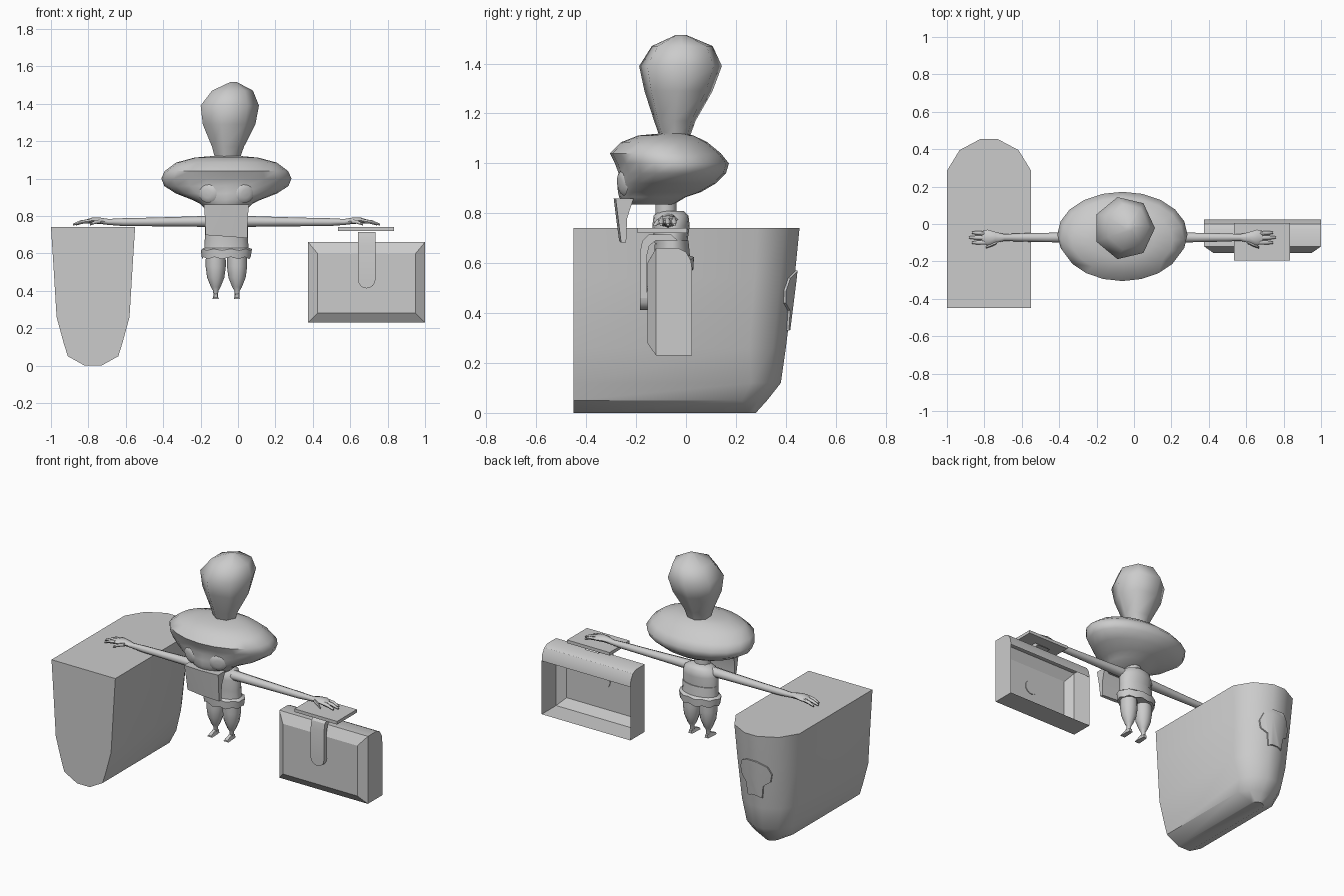
import bpy, math
from mathutils import Vector

if "Cube" in bpy.data.objects:
    bpy.data.objects.remove(bpy.data.objects["Cube"])

grey = bpy.data.materials.new("plain grey")
grey.use_nodes = True
COLOUR = (0.6, 0.6, 0.6, 1)
grey.diffuse_color = COLOUR
grey.node_tree.nodes["Principled BSDF"].inputs["Base Color"].default_value = COLOUR

MID = -0.062          # centre line of the figure
TUB = -0.775          # centre line of the tub


def build(name, verts, faces, smooth=None):
    mesh = bpy.data.meshes.new(name)
    mesh.from_pydata([tuple(v) for v in verts], [], faces)
    mesh.materials.append(grey)
    obj = bpy.data.objects.new(name, mesh)
    bpy.context.collection.objects.link(obj)
    if smooth:
        bpy.ops.object.select_all(action='DESELECT')
        obj.select_set(True)
        bpy.context.view_layer.objects.active = obj
        bpy.ops.object.shade_smooth_by_angle(angle=math.radians(smooth))
    return obj


def loft(name, rings, smooth=None, caps=(True, True)):
    """Skin closed rings that all have the same number of points."""
    n = len(rings[0])
    verts = [p for ring in rings for p in ring]
    faces = [(r * n + i, r * n + (i + 1) % n, (r + 1) * n + (i + 1) % n, (r + 1) * n + i)
             for r in range(len(rings) - 1) for i in range(n)]
    if caps[0]:
        faces.append(tuple(reversed(range(n))))
    if caps[1]:
        faces.append(tuple(range(len(verts) - n, len(verts))))
    return build(name, verts, faces, smooth)


def oval(x, y, z, rx, ry, n=16, ripple=0):
    turn = [2 * math.pi * i / n for i in range(n)]
    return [(x + rx * math.cos(a), y + ry * math.sin(a), z + ripple * (-1) ** i)
            for i, a in enumerate(turn)]


def side_oval(x, y, z, ry, rz, n=8):
    """Ring facing along x."""
    return [(x, y + a, z + b) for a, b, _ in oval(0, 0, 0, ry, rz, n)]


def prism(name, outline, y0, y1, smooth=None):
    return loft(name, [[(x, y, z) for x, z in outline] for y in (y1, y0)], smooth)


def box(name, lo, hi):
    corners = [(lo[0], lo[1]), (hi[0], lo[1]), (hi[0], hi[1]), (lo[0], hi[1])]
    return loft(name, [[(x, y, z) for x, y in corners] for z in (lo[2], hi[2])])


# Tub: flat front, tapered belly, rounded back
def tub(name, grow=0.0):
    rings = []
    for z, w, back in ((0, .045, .28), (.05, .135, .325), (.12, .157, .38),
                       (.26, .195, .4), (.54, .212, .435), (.74, .225, .455)):
        s, b = w / .225, back + grow
        half = [(w, -.45), (w, b - .17 * s), (w * .7, b - .06 * s), (w * .2, b)]
        plan = half + [(-x, y) for x, y in reversed(half)]
        rings.append([(TUB + x, y, z) for x, y in plan])
    return loft(name, rings, 35)


tub("tub")

# Raised emblem that follows the rounded back of the tub
hull = tub("emblem_hull", .009)
hull.hide_render = True
hull.hide_set(True)
skull = [(.06, .41), (.1, .44), (.11, .49), (.09, .54), (.04, .57)]
jaw = [(.02, .34), (.05, .33), (.055, .37)]
half = jaw + skull
emblem = prism("tub_emblem", [(TUB + x, z) for x, z in half]
               + [(TUB - x, z) for x, z in reversed(half)], .3, .6)
cut = emblem.modifiers.new("follow_back", 'BOOLEAN')
cut.operation = 'INTERSECT'
cut.object = hull
cut.solver = 'EXACT'

# Case: open-backed shell with bevelled front and rounded top
L, R, B, T = .375, 1.0, .23, .66


def case_ring(y, inset, top):
    return [(L + inset, y, B + inset), (R - inset, y, B + inset),
            (R - inset, y, top), (L + inset, y, top)]


loft("case_shell", [case_ring(-.155, .05, T - .06), case_ring(-.12, 0, T), case_ring(-.03, 0, T),
                    case_ring(.0, 0, T - .015), case_ring(.02, 0, T - .05),
                    case_ring(.025, 0, T - .09)], 30, caps=(True, False))
box("case_top_plate", (.535, -.195, .72), (.835, .005, .74))

# Strap folded over the front, with a round clasp behind it
SX, SW = .688, .047
path = [(-.06, .715, .69), (-.15, .715, .69), (-.175, .69, .67), (-.185, .64, .63)]
outer = [(y, z) for y, z, _ in path]
inner = [(y + .028, zi) for y, _, zi in path]
section = outer + [(-.185, .46), (-.157, .46)] + inner[::-1]
loft("case_strap", [[(x, y, z) for y, z in section] for x in (SX - SW, SX + SW)], 30)
arc = [math.pi * i / 8 for i in range(9)]
prism("strap_tip", [(SX + SW * math.cos(a), .46 - SW * math.sin(a)) for a in arc],
      -.185, -.157, 30)
prism("case_clasp", [(SX + SW * math.cos(a), .46 + SW * math.sin(a) * s)
                     for s, seq in ((1, arc[:-1]), (-1, arc[:0:-1])) for a in seq],
      -.165, -.15, 30)

# Head: wide flattened dome narrowing to the jaw
profile = ((.835, .11, -.25, -.05), (.865, .14, -.268, .0), (.885, .18, -.273, .06),
           (.92, .27, -.275, .12), (.96, .332, -.27, .16), (1.0, .348, -.285, .172),
           (1.04, .33, -.305, .14), (1.085, .27, -.26, .085),
           (1.112, .17, -.19, .03), (1.12, .08, -.1, -.01))
loft("head", [oval(MID, (f + b) / 2, z, rx, (b - f) / 2, 20) for z, rx, f, b in profile], 60)

# Topknot: low-sided balloon on a thin neck
knot = ((1.1, -.06, -.045, .067, .06), (1.17, -.058, -.045, .09, .085),
        (1.29, -.055, -.03, .148, .14), (1.39, -.052, -.022, .164, .17),
        (1.47, -.035, -.015, .115, .125), (1.515, -.025, -.02, .02, .02))
loft("topknot", [oval(x, y, z, rx, ry, 7) for z, x, y, rx, ry in knot], 70)

# Beard slab hanging from the face
loft("beard", [[(MID - w, f, z + d), (MID, f - .008, z), (MID + w, f, z - d),
                (MID + w, b, z - d), (MID, b, z), (MID - w, b, z + d)]
               for z, w, f, b, d in ((.69, .112, -.26, -.24, .008),
                                     (.78, .114, -.272, -.236, 0),
                                     (.86, .12, -.282, -.21, 0))], 40)

# Torso, rippled tunic hem and neck
loft("neck", [oval(MID, -.08, z, .05, .045, 10) for z in (.76, .87)], 40)
torso = ((.62, .118, .068), (.68, .115, .065), (.75, .115, .075), (.79, .1, .07), (.81, .05, .05))
loft("torso", [oval(MID, -.06, z, rx, ry) for z, rx, ry in torso], 50)
loft("tunic_hem", [oval(MID, -.055, z, rx, ry, 18, rip) for z, rx, ry, rip in
                   ((.575, .13, .085, .006), (.62, .137, .088, .004), (.63, .118, .072, 0),
                    (.69, .115, .066, 0))], 40)


# Paired parts, mirrored across the figure
for side, s in (("left", 1), ("right", -1)):
    def at(d):
        return MID + s * d

    eye = loft(side + "_eye", [oval(0, 0, .012 * math.sin(a), .052 * math.cos(a),
                                    .05 * math.cos(a), 14)
                               for a in (0, .6, 1.1, 1.5)], 60)
    eye.location = (at(.1), -.254, .92)
    eye.rotation_euler = (math.radians(97), 0, math.radians(22 * s))

    # Arm and flat palm
    arm = ((.08, .771, .034, .03), (.2, .77, .03, .027), (.4, .768, .025, .023),
           (.55, .767, .022, .021), (.63, .768, .018, .016), (.68, .775, .03, .017),
           (.72, .775, .042, .016), (.75, .77, .034, .011))
    loft(side + "_arm", [side_oval(at(d), -.072, z, ry, rz) for d, z, ry, rz in arm], 60)

    # Fingers and thumb
    for i, (start, length, y0, y1) in enumerate(((.735, .07, -.098, -.1), (.74, .08, -.074, -.072),
                                                 (.735, .07, -.05, -.046), (.67, .06, -.095, -.125))):
        loft(f"{side}_finger_{i + 1}",
             [side_oval(at(start + length * t), y0 + (y1 - y0) * t, .772 - .018 * t * t, r, r, 6)
              for t, r in ((0, .012), (.5, .011), (1, .006))], 60)

    # Leg with thin ankle and pointed foot
    leg = ((.365, .012), (.4, .014), (.42, .026), (.47, .046), (.53, .054), (.6, .053))
    loft(side + "_leg", [oval(at(.057), -.055, z, r, r, 10) for z, r in leg], 50)
    loft(side + "_foot", [[(at(.057) + w * a, y, z) for a, z in
                           ((-1, .355), (1, .355), (.6, top), (-.6, top))]
                          for y, w, top in ((-.035, .012, .375), (-.065, .015, .385),
                                            (-.115, .018, .364))], 40)

# Make every shell face outward
import bmesh
for obj in bpy.context.scene.objects:
    if obj.type == 'MESH':
        bm = bmesh.new()
        bm.from_mesh(obj.data)
        bmesh.ops.recalc_face_normals(bm, faces=bm.faces)
        bm.to_mesh(obj.data)
        bm.free()
